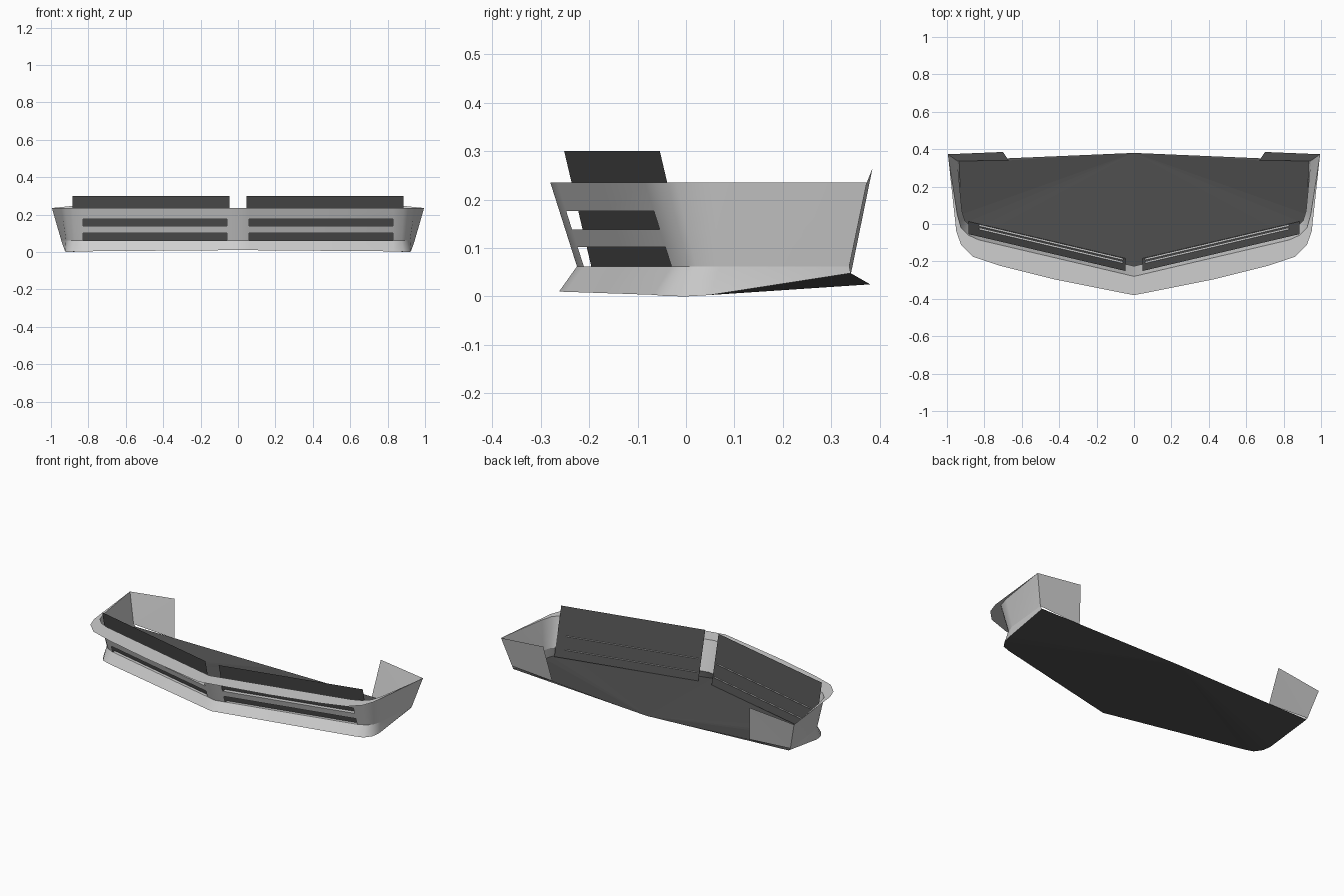
import bpy, bmesh, math

cube = bpy.data.objects.get("Cube")
if cube:
    bpy.data.objects.remove(cube, do_unlink=True)


def make_material(name, value):
    mat = bpy.data.materials.new(name)
    mat.use_nodes = True
    color = (value, value, value, 1)
    mat.diffuse_color = color
    mat.node_tree.nodes["Principled BSDF"].inputs["Base Color"].default_value = color
    return mat


light_grey = make_material("light grey paint", 0.62)
dark_grey = make_material("dark grey mesh", 0.08)


def make_part(name, polygons, material, smooth=False):
    """Build the +x half from corner lists, then mirror it."""
    bm = bmesh.new()
    for corners in polygons:
        bm.faces.new([bm.verts.new(c) for c in corners])
    bmesh.ops.remove_doubles(bm, verts=bm.verts, dist=0.0005)
    bmesh.ops.recalc_face_normals(bm, faces=bm.faces)
    mesh = bpy.data.meshes.new(name)
    bm.to_mesh(mesh)
    bm.free()
    mesh.materials.append(material)
    obj = bpy.data.objects.new(name, mesh)
    bpy.context.collection.objects.link(obj)
    mirror = obj.modifiers.new("Mirror", 'MIRROR')
    mirror.merge_threshold = 0.001
    if smooth:
        bpy.ops.object.select_all(action='DESELECT')
        obj.select_set(True)
        bpy.context.view_layer.objects.active = obj
        bpy.ops.object.shade_smooth_by_angle(angle=math.radians(30))
    return obj


def strip(path_a, path_b):
    """Quads between two matching paths."""
    return [(path_a[i], path_a[i + 1], path_b[i + 1], path_b[i])
            for i in range(len(path_a) - 1)]


def blend(a, b, t):
    return tuple(p + (q - p) * t for p, q in zip(a, b))


# Four running paths from the centre to the rear corner
BASE_Z, RIM_Z = 0.062, 0.235
SLOT_START, SLOT_END, SWEEP = 0.06, 0.83, 0.235
rim, base, lip, ledge = [], [], [], []
for x in (0, SLOT_START, 0.42, SLOT_END):
    y = SWEEP * x
    rim.append((x, y - 0.28, RIM_Z))
    base.append((x, y - 0.225, BASE_Z))
    lip.append((x, y - 0.262, 0.01 - 0.008 * x))
ledge = [(x, y, RIM_Z) for x, y in
         ((0, -0.38), (SLOT_START, -0.369), (0.42, -0.297), (0.72, -0.222),
          (0.86, -0.175), (0.925, -0.11), (0.95, -0.04), (0.995, 0.373))]
rim += [(x, y, RIM_Z) for x, y in
        ((0.885, -0.06), (0.925, -0.02), (0.945, 0.05), (0.995, 0.373))]
base += [(x, y, BASE_Z) for x, y in
         ((0.875, -0.01), (0.905, 0.02), (0.92, 0.07), (0.945, 0.337))]
lip += [(0.885, -0.045, 0.001), (0.915, 0, 0), (0.925, 0.05, 0.003),
        (0.935, 0.34, 0.048)]

# Front and side wall with two open slots on each half
levels = (BASE_Z, 0.102, 0.138, 0.176, RIM_Z)
rows = []
for z in levels:
    t = (z - BASE_Z) / (RIM_Z - BASE_Z)
    rows.append([blend(a, b, t) for a, b in zip(base, rim)])
wall = []
for level in range(len(rows) - 1):
    for column, quad in enumerate(strip(rows[level], rows[level + 1])):
        is_slot = level in (0, 2) and column in (1, 2)
        if not is_slot:
            wall.append(quad)
make_part("bumper_wall", wall, light_grey, smooth=True)

# Flared lower lip and flat top ledge
make_part("lower_lip", strip(lip, base), light_grey, smooth=True)
make_part("top_ledge", strip(ledge, rim), light_grey)

# Rear return wings
wing_foot = (0.67, 0.34, 0.045)
make_part("rear_wing", [(base[-1], rim[-1], (0.70, 0.385, 0.265)),
                        (base[-1], (0.70, 0.385, 0.265), wing_foot)], light_grey)

# Floor fanning out from the rear centre
rear_centre = (0, 0.38, 0.025)
edge = lip + [wing_foot]
make_part("floor_panel", [(rear_centre, edge[i], edge[i + 1])
                          for i in range(len(edge) - 1)], dark_grey)


# Leaning mesh panels behind the slots
def panel_point(x, z):
    return (x, -0.262 + SWEEP * x + 0.235 * (0.3 - z), z)


make_part("mesh_panel", [(panel_point(0.045, 0.012), panel_point(0.885, 0.012),
                          panel_point(0.885, 0.3), panel_point(0.045, 0.3))], dark_grey)

# Thin slot shelves reaching just through the panels
shelves = []
for level in (0, 2):
    front = rows[level][1:4]
    back = [(x, panel_point(x, z)[1] + 0.01, z) for x, y, z in front]
    shelves += strip(front, back)
make_part("slot_shelf", shelves, light_grey)
